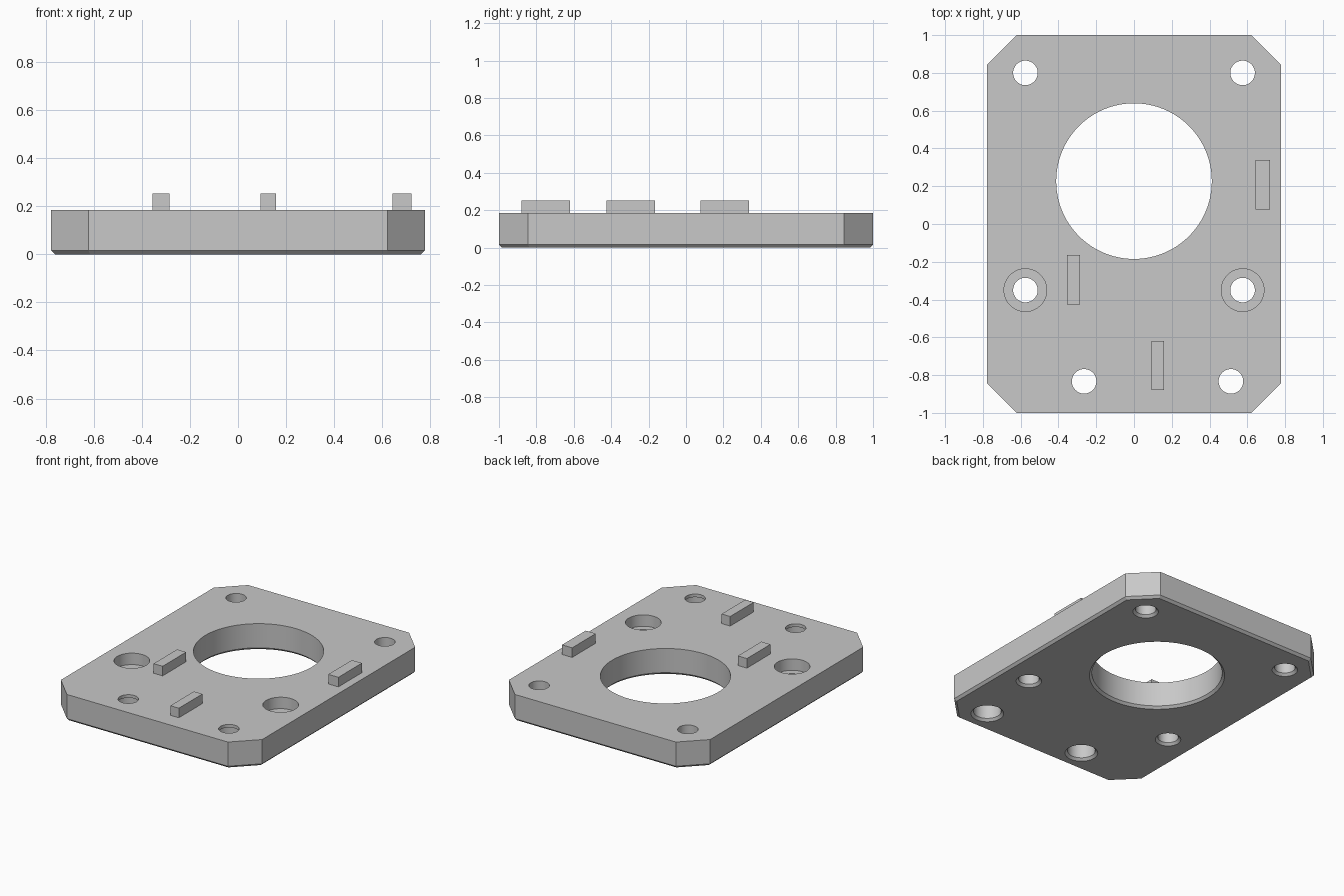
import bpy, bmesh, math

cube = bpy.data.objects.get("Cube")
if cube:
    bpy.data.objects.remove(cube)

grey = bpy.data.materials.new("plain_grey")
grey.use_nodes = True
colour = (0.58, 0.58, 0.58, 1)
grey.diffuse_color = colour
grey.node_tree.nodes["Principled BSDF"].inputs["Base Color"].default_value = colour

HALF_X, HALF_Y, TOP, RIB_TOP = 0.778, 1.0, 0.185, 0.252
CORNER, BEVEL, OVER = 0.156, 0.016, 0.02


def loft(name, rings):
    """Closed solid skinned through stacked rings of equal point count."""
    bm = bmesh.new()
    loops = [[bm.verts.new(p) for p in ring] for ring in rings]
    bm.faces.new(loops[0][::-1])
    bm.faces.new(loops[-1])
    n = len(loops[0])
    for low, high in zip(loops, loops[1:]):
        for i in range(n):
            j = (i + 1) % n
            bm.faces.new((low[i], low[j], high[j], high[i]))
    bmesh.ops.recalc_face_normals(bm, faces=bm.faces)
    mesh = bpy.data.meshes.new(name)
    bm.to_mesh(mesh)
    bm.free()
    mesh.materials.append(grey)
    obj = bpy.data.objects.new(name, mesh)
    bpy.context.collection.objects.link(obj)
    return obj


def outline(inset, z):
    """Rectangle with cut corners, inset evenly on all eight sides."""
    x, y = HALF_X - inset, HALF_Y - inset
    c = CORNER - inset * (2 - math.sqrt(2))
    return [(x, -y + c, z), (x, y - c, z), (x - c, y, z), (-x + c, y, z),
            (-x, y - c, z), (-x, -y + c, z), (-x + c, -y, z), (x - c, -y, z)]


def circle(x, y, r, z, n):
    return [(x + r * math.cos(math.tau * i / n),
             y + r * math.sin(math.tau * i / n), z) for i in range(n)]


# Plate with cut corners and a bevelled lower edge
plate = loft("mounting_plate",
             [outline(BEVEL, 0), outline(0, BEVEL), outline(0, TOP)])


def drill(x, y, profile, sides=48):
    """Cut a stepped round hole described by (radius, height) pairs."""
    r = profile[0][0]
    steps = [(r + BEVEL + OVER, -OVER), (r, BEVEL)] + profile[1:]
    steps.append((profile[-1][0], TOP + OVER))
    cutter = loft("hole_cutter", [circle(x, y, a, z, sides) for a, z in steps])
    cutter.hide_render = True
    cut = plate.modifiers.new("hole", "BOOLEAN")
    cut.operation = "DIFFERENCE"
    cut.solver = "EXACT"
    cut.object = cutter
    bpy.context.view_layer.objects.active = plate
    bpy.ops.object.modifier_apply(modifier=cut.name)
    bpy.data.objects.remove(cutter)


SMALL, WIDE, SEAT = 0.065, 0.088, 0.113

# Large centre opening
drill(0, 0.227, [(0.412, 0)], 96)

# Plain rear holes and top-counterbored middle holes
for side in (-1, 1):
    drill(side * 0.575, 0.80, [(SMALL, 0)])
    drill(side * 0.575, -0.35, [(SMALL, 0), (SMALL, 0.105), (SEAT, 0.105)])

# Front holes, wider underneath with a thin lip at the top
for x in (-0.264, 0.513):
    drill(x, -0.833, [(WIDE, 0), (WIDE, 0.163), (SMALL, 0.163)])

# Raised locating ribs
for name, x, y, width in (("right_rib", -0.32, -0.295, 0.07),
                          ("front_rib", 0.126, -0.75, 0.066),
                          ("left_rib", 0.682, 0.208, 0.078)):
    w, d = width / 2, 0.13
    loft(name, [[(x - w, y - d, z), (x + w, y - d, z),
                 (x + w, y + d, z), (x - w, y + d, z)] for z in (TOP, RIB_TOP)])

# Smooth bores with sharp rims
bpy.ops.object.select_all(action="DESELECT")
plate.select_set(True)
bpy.context.view_layer.objects.active = plate
bpy.ops.object.shade_smooth_by_angle(angle=math.radians(30))
